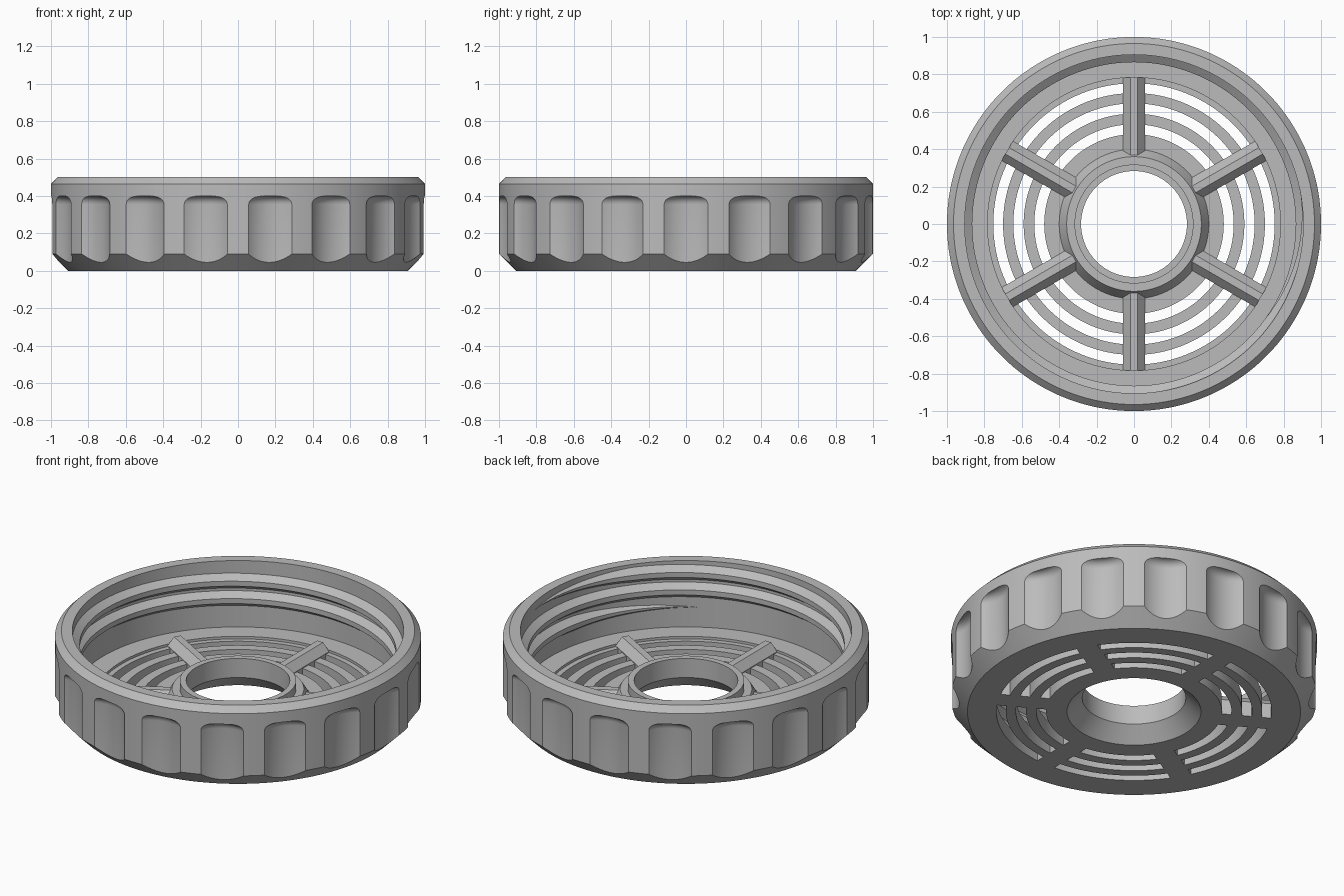
import bpy, bmesh
from math import sin, cos, pi, asin, radians, ceil
from mathutils import Matrix, Vector

if "Cube" in bpy.data.objects:
    bpy.data.objects.remove(bpy.data.objects["Cube"], do_unlink=True)

grey = bpy.data.materials.new("plain grey")
grey.use_nodes = True
grey.diffuse_color = (0.5, 0.5, 0.5, 1)
grey.node_tree.nodes["Principled BSDF"].inputs["Base Color"].default_value = (0.5, 0.5, 0.5, 1)


def finish(bm, name):
    bmesh.ops.remove_doubles(bm, verts=bm.verts, dist=1e-5)
    bmesh.ops.recalc_face_normals(bm, faces=bm.faces)
    mesh = bpy.data.meshes.new(name)
    bm.to_mesh(mesh)
    bm.free()
    mesh.materials.append(grey)
    obj = bpy.data.objects.new(name, mesh)
    bpy.context.collection.objects.link(obj)
    return obj


def loft(bm, rings, closed=False):
    """Skin a list of cross-sections, each a closed loop of points."""
    loops = [[bm.verts.new(p) for p in ring] for ring in rings]
    n = len(loops[0])
    pairs = list(zip(loops, loops[1:])) + ([(loops[-1], loops[0])] if closed else [])
    for a, b in pairs:
        for i in range(n):
            j = (i + 1) % n
            bm.faces.new((a[i], a[j], b[j], b[i]))
    if not closed:
        bm.faces.new(loops[0])
        bm.faces.new(loops[-1])


def lathe(bm, profile, steps):
    angles = [2 * pi * k / steps for k in range(steps)]
    loft(bm, [[(r * cos(a), r * sin(a), z) for r, z in profile] for a in angles], True)


def smooth(obj):
    bpy.ops.object.select_all(action="DESELECT")
    obj.select_set(True)
    bpy.context.view_layer.objects.active = obj
    bpy.ops.object.shade_smooth_by_angle(angle=radians(30))


# Turned cap body: outer wall, floor with shallow recess, central collar
bm = bmesh.new()
lathe(bm, [(0.91, 0), (1, 0.09), (1, 0.465), (0.965, 0.5), (0.905, 0.5),
           (0.905, 0.1), (0.783, 0.1), (0.783, 0.085), (0.4, 0.085), (0.36, 0.15),
           (0.318, 0.15), (0.318, 0.2), (0.283, 0.2), (0.283, 0.085), (0.366, 0)], 180)
body = finish(bm, "cap_body")

# Grip flutes: round-topped vertical cutters around the rim
bm = bmesh.new()
R, fillet, top = 0.2, 0.045, 0.4
edge = [(R - fillet + fillet * cos(t * pi / 12), top - fillet + fillet * sin(t * pi / 12))
        for t in range(7)]
for k in range(18):
    a = k * pi / 9
    axis = Vector((1.155 * cos(a), 1.155 * sin(a), 0))
    spin = [a + 2 * pi * (i + 0.5) / 72 for i in range(72)]
    loft(bm, [[axis + Vector((r * cos(s), r * sin(s), z)) for s in spin]
              for r, z in [(R, -0.1)] + edge])
flutes = finish(bm, "flute_cutter")

# Drain slots: three arcs in each of six sectors, with ends parallel to the ribs
bm = bmesh.new()
for k in range(6):
    mid = radians(60 * k)
    for r0, r1 in ((0.48, 0.533), (0.59, 0.645), (0.7, 0.752)):
        rings = []
        for i in range(25):
            t = i / 12 - 1
            a0, a1 = (mid + t * (pi / 6 - asin(0.06 / r)) for r in (r0, r1))
            rings.append([(r * cos(a), r * sin(a), z) for r, a, z in
                          ((r0, a0, -0.1), (r1, a1, -0.1), (r1, a1, 0.14), (r0, a0, 0.14))])
        loft(bm, rings)
slots = finish(bm, "slot_cutter")

# Cut the flutes and slots, then keep the resulting mesh
for cutter in (flutes, slots):
    cutter.hide_render = True
    mod = body.modifiers.new(cutter.name, "BOOLEAN")
    mod.object, mod.operation, mod.solver = cutter, "DIFFERENCE", "EXACT"
bpy.context.view_layer.update()
cut = bpy.data.meshes.new_from_object(body.evaluated_get(bpy.context.evaluated_depsgraph_get()))
body.modifiers.clear()
body.data = cut
for cutter in (flutes, slots):
    bpy.data.objects.remove(cutter, do_unlink=True)
smooth(body)

# Bevelled ribs joining the collar to the floor
bm = bmesh.new()
section = [(-0.06, 0.08), (-0.06, 0.09), (-0.02, 0.135), (0.02, 0.135), (0.06, 0.09), (0.06, 0.08)]
for k in range(6):
    turn = Matrix.Rotation(radians(30 + 60 * k), 3, "Z")
    loft(bm, [[turn @ Vector((x, y, z)) for y, z in section] for x in (0.35, 0.783)])
finish(bm, "floor_ribs")

# Internal screw thread, fading out at both ends
bm = bmesh.new()
turns, pitch, steps = 2.2, 0.105, 120
count = ceil(turns * steps)
rings = []
for i in range(count + 1):
    a = 2 * pi * i / steps - pi / 3
    z = 0.22 + pitch * i / steps
    fade = max(0.05, min(1, i / 16, (count - i) / 16))
    crest = 0.907 - 0.042 * fade
    rings.append([(r * cos(a), r * sin(a), z + h * fade) for r, h in
                  ((0.912, -0.046), (0.907, -0.046), (crest, -0.015),
                   (crest, 0.015), (0.907, 0.046), (0.912, 0.046))])
loft(bm, rings)
smooth(finish(bm, "screw_thread"))
